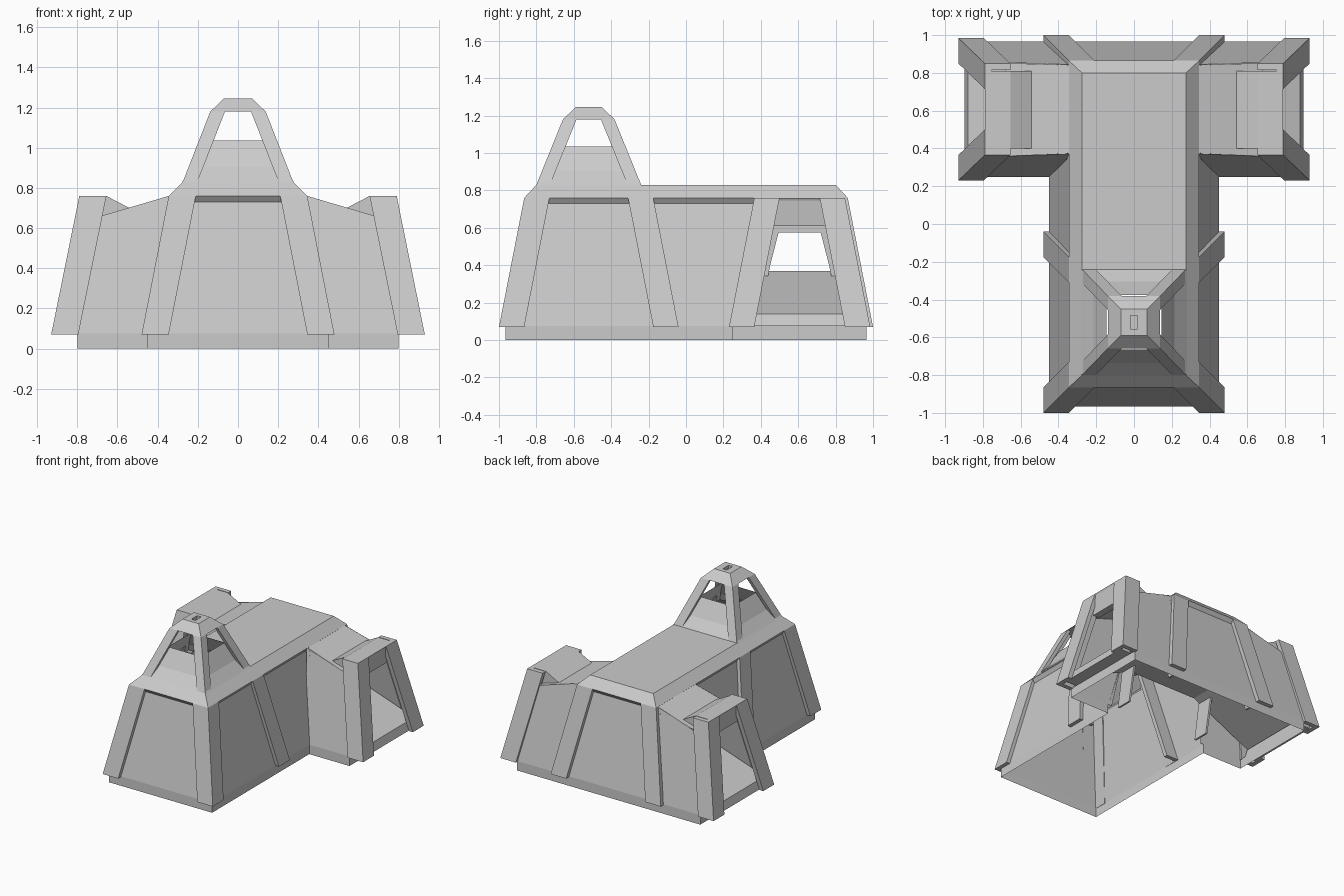
import bpy, bmesh
from mathutils import Vector

if "Cube" in bpy.data.objects:
    bpy.data.objects.remove(bpy.data.objects["Cube"])

CY, WY = -0.52, 0.6075      # tower and wing centre lines in y


def build(name, verts, faces, solid=True, mirror=False):
    bm = bmesh.new()
    vs = [bm.verts.new(v) for v in verts]
    for f in faces:
        bm.faces.new([vs[i] for i in f])
    bm.normal_update()
    if solid:
        bmesh.ops.recalc_face_normals(bm, faces=bm.faces[:])
    else:                   # open sheets face away from the building's middle
        for f in bm.faces:
            if f.normal.dot(f.calc_center_median() - Vector((0, 0.1, 0.3))) < 0:
                f.normal_flip()
    me = bpy.data.meshes.new(name)
    bm.to_mesh(me)
    bm.free()
    ob = bpy.data.objects.new(name, me)
    bpy.context.collection.objects.link(ob)
    if mirror:
        ob.modifiers.new("mirror", 'MIRROR')
    return ob


def loft(name, rings, caps=True, **kw):
    n, m = len(rings[0]), len(rings)
    faces = []
    for r in range(m - 1):
        a, b = r * n, (r + 1) * n
        faces += [(a + i, a + (i + 1) % n, b + (i + 1) % n, b + i) for i in range(n)]
    if caps:
        faces += [tuple(range(n)), tuple(range((m - 1) * n, m * n))]
    return build(name, [p for r in rings for p in r], faces, **kw)


def rect(hx, hy, z, cy=0.0):
    return [(-hx, cy - hy, z), (hx, cy - hy, z), (hx, cy + hy, z), (-hx, cy + hy, z)]


def corner_post(name, low, high, w, t, sy):
    # leaning L-section post wrapping a corner, mirrored in x
    shape = [(0, 0), (w, 0), (w, t), (t, t), (t, w), (0, w)]
    rings = [[(p[0] - a, p[1] - sy * b, p[2]) for a, b in shape] for p in (low, high)]
    loft(name, rings, mirror=True)


def sheet(name, pts, mirror=False):
    build(name, pts, [tuple(range(len(pts)))], solid=False, mirror=mirror)


def prism_y(name, prof, y0, y1):
    loft(name, [[(x, y, z) for x, z in prof] for y in (y0, y1)], mirror=True)


# Foundation skirt, open underneath
half = [(0.45, -0.965), (0.45, 0.245), (0.80, 0.245), (0.80, 0.965)]
plan = half + [(-x, y) for x, y in reversed(half)]
loft("foundation_skirt", [[(x, y, z) for x, y in plan] for z in (0, 0.075)], caps=False)

# Main walls
sheet("front_wall", [(-.45, -.965, .07), (.45, -.965, .07), (.325, -.842, .73), (-.325, -.842, .73)])
sheet("back_wall", [(-.45, .965, .07), (.45, .965, .07), (.325, .842, .73), (-.325, .842, .73)])
sheet("side_wall", [(.45, -.965, .07), (.45, .25, .07), (.325, .385, .73), (.325, -.842, .73)], mirror=True)

# Shadow line: overhanging eaves between wall tops and roof edge
loft("eaves", [rect(.325, .842, .73), rect(.345, .865, .76)], caps=False)

# Corner posts of the front tower
for sy, nm in ((-1, "front"), (1, "middle")):
    corner_post(nm + "_tower_post", (.48, CY + sy * .48, .07), (.345, CY + sy * .345, .76), .135, .032, sy)

# Flat leaning posts on the back wall
loft("back_post", [[(x, y, z) for x, y in ((x0, y0), (x0 - .135, y0), (x0 - .135, y0 - .033), (x0, y0 - .033))]
                   for x0, y0, z in ((.48, 1.0, .07), (.345, .865, .76))], mirror=True)

# Roof with chamfered rim; left open below the belfry
v = rect(.345, .865, .76) + rect(.275, .8, .83) + [(-.275, -.24, .83), (.275, -.24, .83)]
build("roof", v, [(0, 1, 5, 4), (1, 2, 6, 5), (2, 3, 7, 6), (3, 0, 4, 7), (8, 9, 6, 7)], solid=False)

# Belfry: four posts, low inner parapet and a dented cap
for sy, nm in ((-1, "front"), (1, "back")):
    corner_post(nm + "_belfry_post", (.275, CY + sy * .28, .83), (.138, CY + sy * .138, 1.18), .073, .03, sy)
loft("belfry_parapet", [rect(h, h, z, CY) for h, z in ((.28, .83), (.215, .905), (.145, 1.035))], caps=False)
loft("belfry_cap", [rect(.138, .138, 1.18, CY), rect(.07, .07, 1.245, CY),
                    rect(.018, .036, 1.245, CY), rect(.018, .036, 1.22, CY)])

# Side wings
for sy, nm in ((-1, "front"), (1, "back")):
    corner_post(nm + "_wing_post", (.93, WY + sy * .3775, .07), (.79, WY + sy * .2425, .76), .135, .035, sy)
    y0, y1, y2 = WY + sy * .3575, WY + sy * .25, WY + sy * .232
    sheet(nm + "_wing_wall", [(.42, y0, .07), (.84, y0, .07), (.70, y1, .655), (.335, y2, .763)], mirror=True)
sheet("wing_roof", [(.34, .37, .76), (.68, .36, .66), (.68, .85, .66), (.34, .845, .76)], mirror=True)

# Porch top: flat cap with sloped back and recessed overhanging lintel
prism_y("porch_cap", [(.79, .76), (.655, .76), (.54, .70), (.68, .66), (.76, .70)], .40, .81)
prism_y("porch_lintel", [(.785, .757), (.70, .757), (.71, .61), (.765, .61)], .45, .765)
prism_y("porch_sill", [(.897, .075), (.88, .14), (.82, .14), (.80, .075)], .30, .915)

# Doorway arch where each wing meets the body
arch = [(.26, .07), (.37, .74), (.845, .74), (.955, .07), (.83, .07), (.765, .40), (.72, .575),
        (.495, .575), (.45, .40), (.385, .07)]
loft("inner_arch", [[(x, y, z) for y, z in arch] for x in (.355, .37)], mirror=True)

# Ramped floor running through both wings
deck = [(.88, .14), (.30, .37), (-.30, .37), (-.88, .14)]
build("passage_floor", [(x, WY + s * (.345 - (z - .07) * .19), z) for x, z in deck for s in (-1, 1)],
      [(0, 1, 3, 2), (2, 3, 5, 4), (4, 5, 7, 6)])
